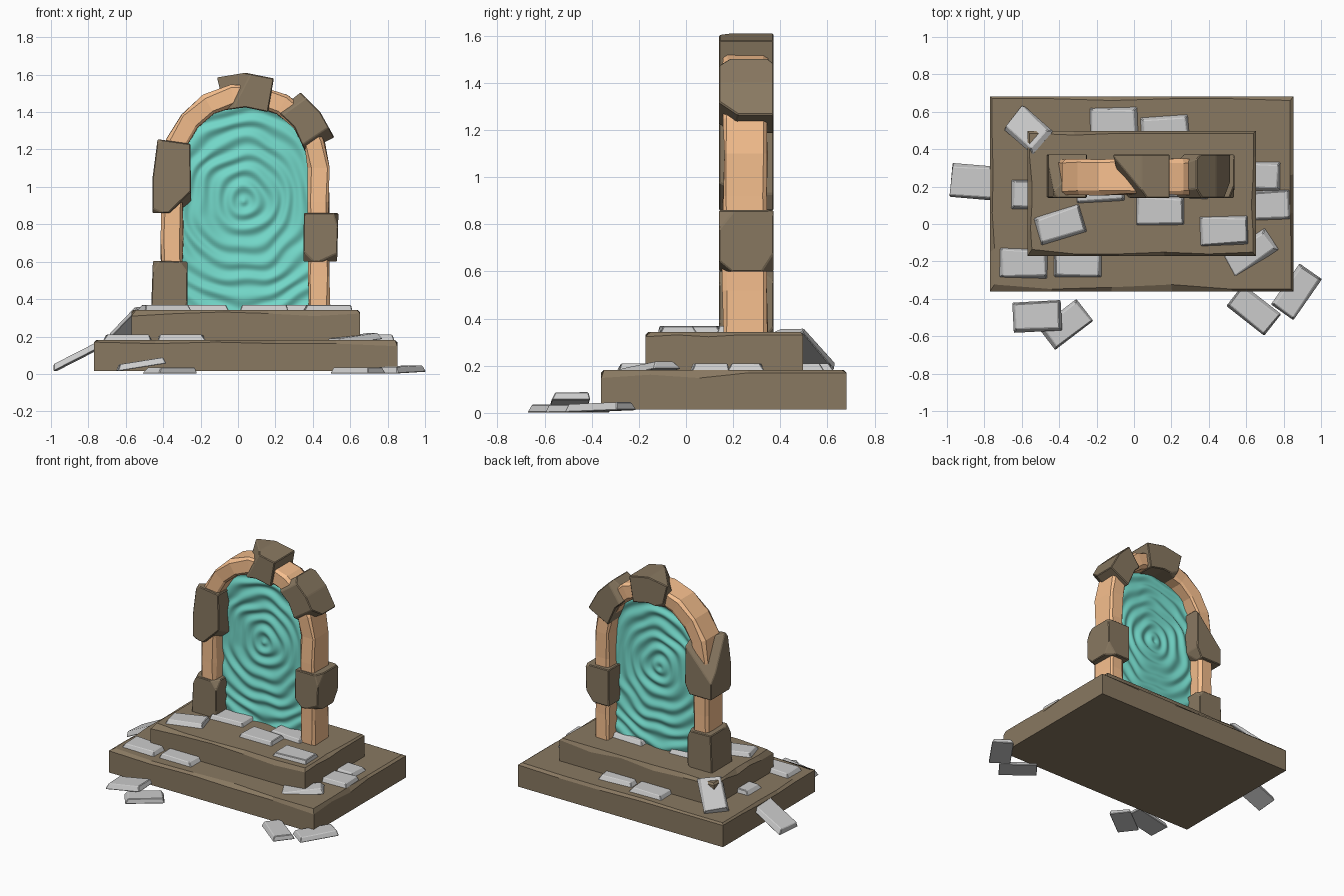
import bpy, bmesh, math, random
from mathutils import Vector, Matrix, noise

if "Cube" in bpy.data.objects:
    bpy.data.objects.remove(bpy.data.objects["Cube"])

random.seed(4)


def material(name, col):
    m = bpy.data.materials.new(name)
    m.diffuse_color = (*col, 1)
    m.use_nodes = True
    m.node_tree.nodes["Principled BSDF"].inputs["Base Color"].default_value = m.diffuse_color
    return m


ROCK = material("dark_rock", (0.25, 0.19, 0.12))
SAND = material("sandstone", (0.92, 0.52, 0.27))
WATER = material("portal_teal", (0.17, 0.68, 0.58))


def finish(bm, name, mat=None):
    bmesh.ops.recalc_face_normals(bm, faces=bm.faces)
    me = bpy.data.meshes.new(name)
    bm.to_mesh(me)
    bm.free()
    ob = bpy.data.objects.new(name, me)
    bpy.context.collection.objects.link(ob)
    if mat:
        me.materials.append(mat)
    return ob


def chip(bm, point, normal):
    """Slice a corner off a convex block and close the cut."""
    r = bmesh.ops.bisect_plane(bm, geom=bm.verts[:] + bm.edges[:] + bm.faces[:],
                               plane_co=point, plane_no=normal, clear_outer=True)
    edges = [e for e in r["geom_cut"] if isinstance(e, bmesh.types.BMEdge) and e.is_boundary]
    if edges:
        bmesh.ops.holes_fill(bm, edges=edges, sides=0)


def rock(name, poly, y0=0.14, y1=0.372, chips=5):
    """Chipped stone block: x-z outline extruded in y."""
    bm = bmesh.new()
    f = bm.faces.new([bm.verts.new((x, y0, z)) for x, z in poly])
    r = bmesh.ops.extrude_face_region(bm, geom=[f])
    new = [v for v in r["geom"] if isinstance(v, bmesh.types.BMVert)]
    bmesh.ops.translate(bm, verts=new, vec=(0, y1 - y0, 0))
    bmesh.ops.recalc_face_normals(bm, faces=bm.faces)
    corners = [v.co.copy() for v in bm.verts]
    c = sum(corners, Vector()) / len(corners)
    for p in random.sample(corners, min(chips, len(corners))):
        d = (p - c).normalized()
        n = Vector([math.copysign(random.uniform(0.25, 1), k) for k in d]).normalized()
        chip(bm, p - n * random.uniform(0.012, 0.035), n)
    bmesh.ops.bevel(bm, geom=bm.edges[:], offset=0.005, segments=1, affect='EDGES')
    finish(bm, name, ROCK)


def step(name, x0, x1, y0, y1, z0, z1):
    """Platform slab with a worn, uneven top rim and upright edges."""
    bm = bmesh.new()
    lo, hi = Vector((x0, y0, z0)), Vector((x1, y1, z1))
    size = hi - lo
    bmesh.ops.create_cube(bm, size=1, matrix=Matrix.Translation((lo + hi) / 2)
                          @ Matrix.Diagonal((*size, 1)))
    top = [e for e in bm.edges if all(v.co.z > z1 - 0.001 for v in e.verts)]
    bmesh.ops.bevel(bm, geom=top, offset=0.012, segments=1, affect='EDGES')
    rim = [e for e in bm.edges if all(v.co.z > z0 + 0.01 for v in e.verts)
           and e.calc_length() > 0.3]
    bmesh.ops.subdivide_edges(bm, edges=rim, cuts=4, use_grid_fill=True)
    mid = (lo + hi) / 2
    for v in bm.verts:
        if v.co.z < z0 + 0.01:
            continue
        on_side = min(v.co.x - x0, x1 - v.co.x, v.co.y - y0, y1 - v.co.y) < 0.002
        if on_side:
            v.co.z -= random.choice((0, 0, 0.008, 0.022))
        elif min(v.co.x - x0, x1 - v.co.x, v.co.y - y0, y1 - v.co.y) < 0.02:
            s = random.choice((0, 0, 0.01, 0.025))
            v.co.x += (mid.x - v.co.x) / size.x * s
            v.co.y += (mid.y - v.co.y) / size.y * 2 * s
    finish(bm, name, ROCK)


# stepped platform
step("lower_step", -0.77, 0.852, -0.36, 0.682, 0.015, 0.182)
step("upper_step", -0.57, 0.652, -0.172, 0.497, 0.175, 0.343)

# sandstone arch: chamfered section swept up, over and down
CX, CZ, R = 0.04, 1.10, 0.392
path = [(-R, z, 180) for z in (0.33, 0.52, 0.72, 0.92)]
path = [(CX + x, z, a) for x, z, a in path]
path += [(CX + R * math.cos(math.radians(a)), CZ + R * math.sin(math.radians(a)), a)
         for a in range(180, -1, -20)]
path += [(CX + R, z, 0) for z in (0.92, 0.72, 0.52, 0.33)]
w, d, c = 0.063, 0.1, 0.016
section = [(w, -d + c), (w, d - c), (w - c, d), (c - w, d), (-w, d - c),
           (-w, c - d), (c - w, -d), (w - c, -d)]
bm = bmesh.new()
rings = []
for x, z, a in path:
    a = math.radians(a)
    ring = []
    for s, t in section:
        s -= math.copysign(random.uniform(0, 0.012), s)
        t -= math.copysign(random.uniform(0, 0.012), t)
        ring.append(bm.verts.new((x + s * math.cos(a), 0.252 + t, z + s * math.sin(a))))
    rings.append(ring)
for A, B in zip(rings, rings[1:]):
    for i in range(8):
        bm.faces.new((A[i], A[i - 1], B[i - 1], B[i]))
bm.faces.new(rings[0])
bm.faces.new(rings[-1])
finish(bm, "sandstone_arch", SAND)

# dark stones clamped around the arch
rock("left_foot_stone", [(-0.465, 0.335), (-0.27, 0.335), (-0.27, 0.60), (-0.455, 0.605)])
rock("left_upper_stone", [(-0.458, 0.86), (-0.285, 0.86), (-0.25, 0.93), (-0.255, 1.23),
                          (-0.43, 1.255), (-0.458, 1.04)], chips=6)
rock("right_mid_stone", [(0.35, 0.60), (0.53, 0.60), (0.537, 0.86), (0.352, 0.86)])
rock("right_arch_stone", [(0.36, 1.185), (0.515, 1.265), (0.44, 1.40), (0.335, 1.505),
                          (0.21, 1.405), (0.30, 1.32)], chips=5)
rock("keystone", [(-0.07, 1.41), (0.04, 1.425), (0.16, 1.40), (0.192, 1.58),
                  (0.04, 1.61), (-0.112, 1.585)], chips=2)

# rippled portal surface filling the arch
bm = bmesh.new()
NU, NV, RI, Z0 = 72, 110, 0.35, 0.335
grid = []
for j in range(NV + 1):
    z = Z0 + (CZ + RI * 0.985 - Z0) * j / NV
    half = RI if z < CZ else math.sqrt(RI * RI - (z - CZ) ** 2)
    row = []
    for i in range(NU + 1):
        x = CX + half * (2 * i / NU - 1)
        warp = noise.noise(Vector((x * 6, 0.3, z * 6))) * 0.035
        r = math.hypot(x - 0.03, (z - 0.92) * 0.95) + warp
        amp = 0.008 + 0.004 * noise.noise(Vector((x * 5, 4, z * 5)))
        row.append(bm.verts.new((x, 0.25 + amp * math.sin(r * 2 * math.pi / 0.085), z)))
    grid.append(row)
for j in range(NV):
    for i in range(NU):
        f = bm.faces.new((grid[j][i], grid[j][i + 1], grid[j + 1][i + 1], grid[j + 1][i]))
        f.smooth = True
finish(bm, "portal_surface", WATER)


def tile(x, y, z, turn=0, sx=0.26, sy=0.16, tilt=0):
    """Loose paving slab: z is its centre, tilt raises its +x end."""
    bm = bmesh.new()
    bmesh.ops.create_cube(bm, size=1, matrix=Matrix.Diagonal((sx, sy, 0.034, 1)))
    for v in bm.verts:
        if v.co.z > 0:
            v.co.x -= math.copysign(random.uniform(0.006, 0.025), v.co.x)
            v.co.y -= math.copysign(random.uniform(0.006, 0.025), v.co.y)
    bmesh.ops.bevel(bm, geom=bm.edges[:], offset=0.004, segments=1, affect='EDGES')
    M = (Matrix.Translation((x, y, z)) @ Matrix.Rotation(math.radians(turn), 4, 'Z')
         @ Matrix.Rotation(math.radians(-tilt), 4, 'Y'))
    bmesh.ops.transform(bm, matrix=M, verts=bm.verts)
    finish(bm, "paving_tile")


# tiles on the upper step
for x, y, turn in ((0.14, 0.073, 0), (-0.395, -0.005, 17), (-0.18, 0.195, 3),
                   (0.27, 0.215, -2), (0.48, -0.035, 2)):
    tile(x, y, 0.352, turn)
# tiles on the lower step
for x, y, turn in ((-0.107, 0.545, 2), (0.165, 0.50, 4), (-0.53, 0.157, 0),
                   (0.655, 0.255, 0), (0.705, 0.10, 2), (-0.59, -0.21, -2),
                   (-0.30, -0.205, 0)):
    tile(x, y, 0.193, turn)
tile(0.62, -0.155, 0.187, 33, 0.28, 0.14, 7)
# tiles fallen to the ground or leaning on the steps
tile(-0.365, -0.537, 0.018, 37.5, 0.26, 0.15)
tile(-0.52, -0.495, 0.052, 3, 0.265, 0.165, 9)
tile(0.64, -0.46, 0.018, -38, 0.26, 0.15)
tile(0.868, -0.363, 0.024, 55, 0.27, 0.15, 2)
tile(-0.848, 0.225, 0.10, -5, 0.31, 0.185, 27)
tile(-0.57, 0.505, 0.275, -41, 0.26, 0.17, 38)
